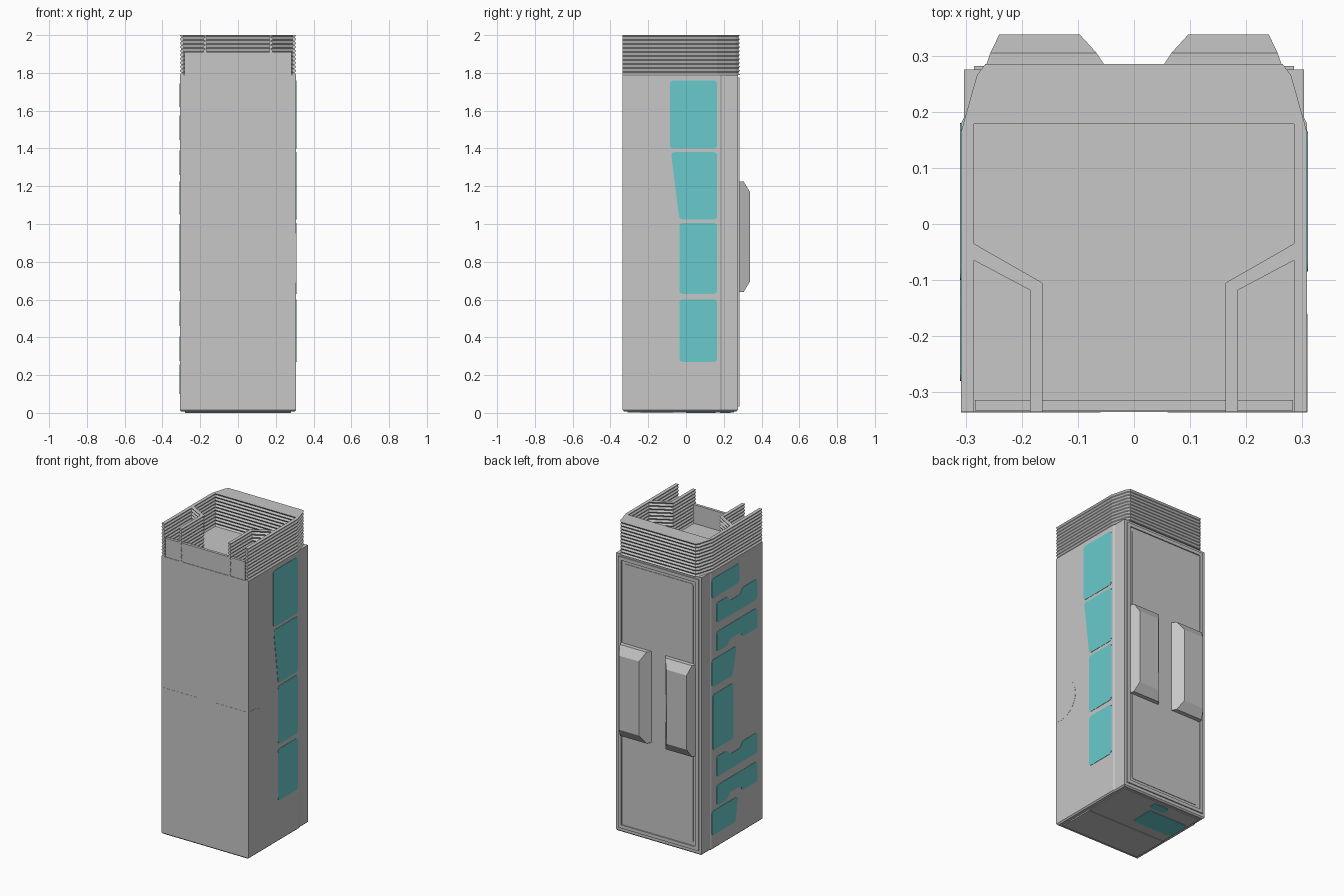
import bpy, bmesh, math
from mathutils import Vector

cube = bpy.data.objects.get("Cube")
if cube:
    bpy.data.objects.remove(cube, do_unlink=True)


def material(name, rgb):
    m = bpy.data.materials.new(name)
    m.use_nodes = True
    m.diffuse_color = (*rgb, 1)
    m.node_tree.nodes["Principled BSDF"].inputs["Base Color"].default_value = (*rgb, 1)
    return m


GREY = material("shell grey", (0.57, 0.57, 0.57))
TEAL = material("panel teal", (0.14, 0.6, 0.61))


def loft(name, rings, mat=GREY):
    """Skin a stack of equally sized rings and cap both ends."""
    bm = bmesh.new()
    vs = [[bm.verts.new(p) for p in ring] for ring in rings]
    n = len(vs[0])
    for a, b in zip(vs, vs[1:]):
        for i in range(n):
            j = (i + 1) % n
            bm.faces.new((a[i], a[j], b[j], b[i]))
    bm.faces.new(vs[0][::-1])
    bm.faces.new(vs[-1])
    bmesh.ops.recalc_face_normals(bm, faces=bm.faces)
    me = bpy.data.meshes.new(name)
    bm.to_mesh(me)
    bm.free()
    me.materials.append(mat)
    ob = bpy.data.objects.new(name, me)
    bpy.context.collection.objects.link(ob)
    return ob


def rect(a0, a1, b0, b1):
    return [(a0, b0), (a1, b0), (a1, b1), (a0, b1)]


def rounded(pts, r=0.02, steps=4):
    """Round every corner of a 2D outline."""
    out = []
    pts = [Vector(p) for p in pts]
    for i, p in enumerate(pts):
        ends = []
        for q in (pts[i - 1], pts[(i + 1) % len(pts)]):
            d = q - p
            ends.append(p + d.normalized() * min(r, d.length * 0.45))
        for k in range(steps + 1):
            t = k / steps
            out.append(ends[0] * (1 - t) ** 2 + p * 2 * t * (1 - t) + ends[1] * t * t)
    return out


def inset(pts, d):
    """Mitred inward offset of a counter-clockwise outline."""
    out = []
    pts = [Vector(p) for p in pts]
    for i, p in enumerate(pts):
        e1 = (p - pts[i - 1]).normalized()
        e2 = (pts[(i + 1) % len(pts)] - p).normalized()
        n1, n2 = Vector((-e1.y, e1.x)), Vector((-e2.y, e2.x))
        out.append(p + (n1 + n2) * d / (1 + n1.dot(n2)))
    return out


def plate(name, pts, axis, level, depth, mat=GREY):
    """Extrude an outline along an axis, from level by depth."""
    def at(p, h):
        c = list(p)
        c.insert("xyz".index(axis), h)
        return c
    return loft(name, [[at(p, h) for p in pts] for h in (level, level + depth)], mat)


def mirrored(half):
    return half + [(-x, y) for x, y in reversed(half)]


# Main shell with a softened bottom edge
W, FRONT, BACK, TOP = 0.308, -0.335, 0.275, 1.79
shell = mirrored([(W, FRONT), (W, 0.18), (0.303, 0.19), (0.303, BACK)])
loft("main_shell", [[(*p, z) for p in inset(shell, d)]
                    for z, d in ((0.008, 0.008), (0.016, 0), (TOP, 0))])

# Base plate and the strip beneath it
plate("base_plate", rect(-0.28, 0.28, -0.31, 0.255), "z", 0.003, 0.008)
plate("base_strip", rect(-0.28, 0.28, -0.24, -0.07), "z", 0.0, 0.006)

# Pleated collar: one folded outline lofted upward in teeth
half = [(0.285, 0.178), (0.285, -0.035), (0.163, -0.105), (0.163, FRONT),
        (0.185, FRONT), (0.185, -0.118), (0.285, -0.065), (0.285, FRONT),
        (W, FRONT), (W, 0.165), (0.28, 0.265), (0.265, 0.285)]
collar = mirrored(half)
TEETH = 10
rings = []
for k in range(2 * TEETH + 1):
    z = TOP + (2.0 - TOP) * k / (2 * TEETH)
    ring = inset(collar, 0.008 if k % 2 else 0)
    rings.append([(p.x, FRONT if o[1] == FRONT else p.y, z) for p, o in zip(ring, collar)])
loft("pleated_collar", rings)

# Low front wall inside the collar
plate("front_wall", rect(-0.283, 0.283, TOP - 0.01, 1.91), "y", FRONT + 0.003, 0.018)

# Back door: four frame bars around a recessed panel
FX, FZ0, FZ1, BAR = 0.285, 0.035, 1.775, 0.022
for name, box in {"left_bar": (FX - BAR, FX, FZ0, FZ1), "right_bar": (-FX, BAR - FX, FZ0, FZ1),
                  "lower_bar": (BAR - FX, FX - BAR, FZ0, FZ0 + BAR),
                  "upper_bar": (BAR - FX, FX - BAR, FZ1 - BAR, FZ1)}.items():
    plate("door_" + name, rect(*box), "y", BACK - 0.005, 0.012)
plate("door_panel", rounded(rect(-0.245, 0.245, 0.075, 1.735), 0.015), "y", BACK - 0.005, 0.008)

# Two chamfered handles with sloping ends
profile = [(0.27, 0.64), (0.305, 0.64), (0.338, 0.695),
           (0.338, 1.17), (0.305, 1.225), (0.27, 1.225)]
for side, s in (("left", 1), ("right", -1)):
    def end(base, crest):
        ring = []
        for y, z in profile:
            t = (y - 0.28) / 0.058
            ring.append((s * (base + (crest - base) * max(0, t)), y, z))
        return ring
    loft(side + "_handle", [end(0.044, 0.097), end(0.268, 0.24)])

# Teal panels on the left side
left = [rect(-0.085, 0.165, 1.40, 1.76),
        [(-0.035, 1.025), (0.165, 1.025), (0.165, 1.38), (-0.08, 1.38)],
        rect(-0.035, 0.165, 0.63, 1.005),
        rect(-0.035, 0.165, 0.27, 0.60)]
for i, pts in enumerate(left):
    plate(f"left_panel_{i + 1}", rounded(pts), "x", W - 0.003, 0.005, TEAL)


def notched(z0, z1, top):
    """Wide panel with a shallow bite out of its upper or lower edge."""
    a, b, c = (z1, z1 - 0.035, z0) if top else (z0, z0 + 0.035, z1)
    return [(0.13, c), (-0.28, c), (-0.28, a), (-0.13, a),
            (-0.11, b), (0.0, b), (0.02, a), (0.13, a)]


# Teal panels on the right side
right = [rect(-0.10, 0.18, 1.62, 1.745),
         notched(1.445, 1.575, True), notched(1.26, 1.39, False),
         [(-0.03, 1.05), (0.18, 1.05), (0.18, 1.225), (-0.07, 1.225)],
         rect(-0.04, 0.17, 0.645, 1.0),
         notched(0.46, 0.59, True), notched(0.275, 0.405, False),
         [(-0.06, 0.10), (0.18, 0.10), (0.18, 0.255), (-0.085, 0.255)]]
for i, pts in enumerate(right):
    plate(f"right_panel_{i + 1}", rounded(pts), "x", -W - 0.002, 0.005, TEAL)

# Teal panels underneath
plate("bottom_panel_large", rounded(rect(-0.27, 0.01, 0.0, 0.155)), "z", 0.0, 0.005, TEAL)
plate("bottom_panel_small", rounded(rect(-0.07, 0.04, 0.18, 0.235)), "z", 0.0, 0.005, TEAL)

# Thin access covers on the front, one wrapping round the left side
Z0, Z1 = 0.69, 0.95
plate("front_cover_left", rect(0.06, W, Z0, Z1), "y", FRONT - 0.001, 0.003)
plate("front_cover_right", rect(-W, -0.06, Z0, Z1), "y", FRONT - 0.001, 0.003)
mid, rad = (Z0 + Z1) / 2, (Z1 - Z0) / 2
arc = [(-0.29 + rad * math.cos(a), mid + rad * math.sin(a))
       for a in (math.pi * (k / 16 - 0.5) for k in range(17))]
plate("side_cover", [(FRONT, Z0)] + arc + [(FRONT, Z1)], "x", W - 0.002, 0.003)
